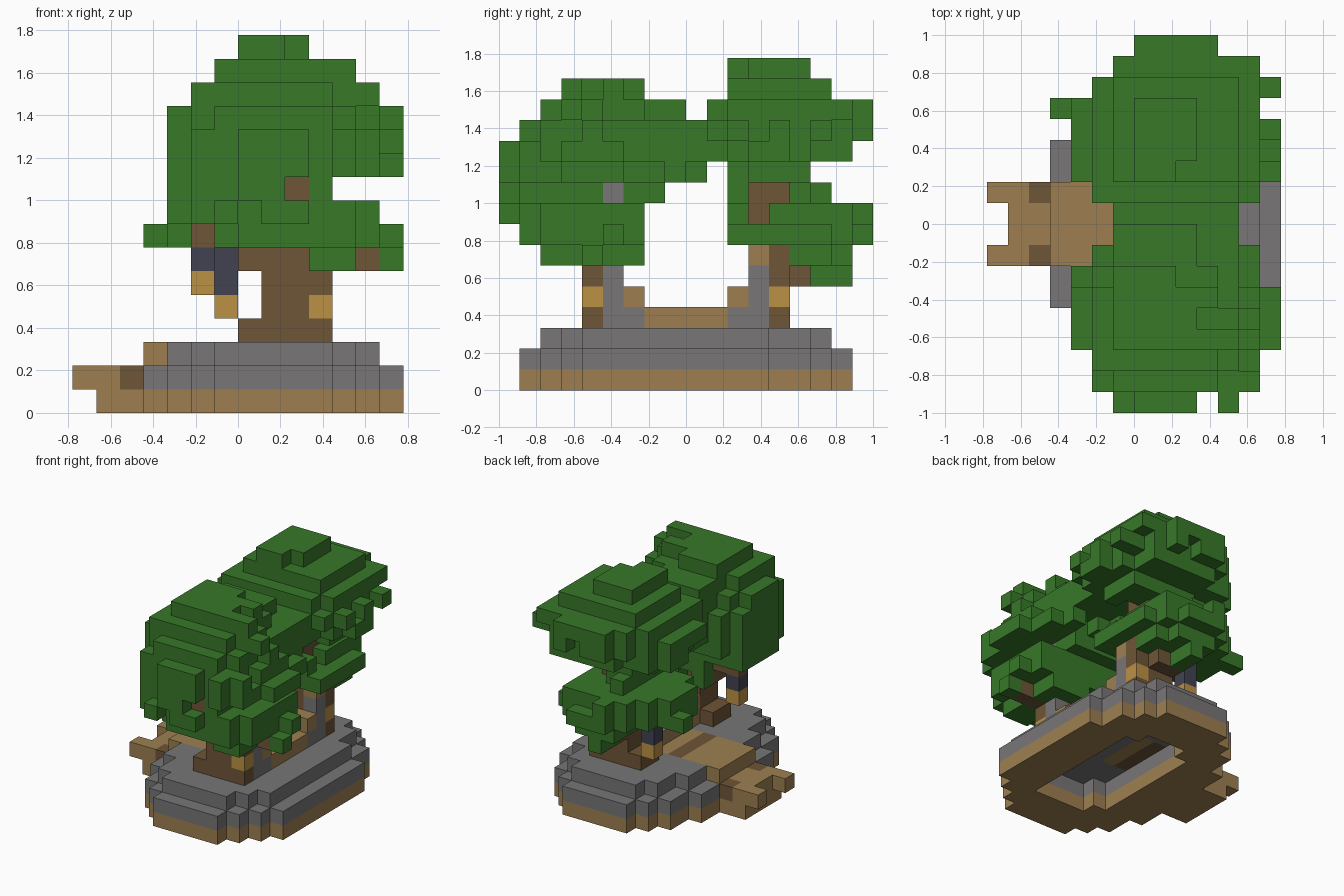
import bpy, bmesh, random
from itertools import product
from mathutils import Vector, noise

old = bpy.data.objects.get("Cube")
if old:
    bpy.data.objects.remove(old)

UNIT = 1 / 9                       # edge of one block
ORIGIN = Vector((-7, -9, 0))       # grid corner, in blocks
random.seed(4)

COLOURS = {
    "leaf_green": (0.040, 0.188, 0.022),
    "stone_grey": (0.188, 0.181, 0.183),
    "sand_tan": (0.340, 0.213, 0.083),
    "bark_brown": (0.158, 0.091, 0.038),
    "lantern_gold": (0.500, 0.283, 0.060),
    "iron_navy": (0.055, 0.055, 0.086),
}


def make_material(name, rgb):
    mat = bpy.data.materials.new(name)
    mat.use_nodes = True
    mat.diffuse_color = (*rgb, 1)
    shader = next(n for n in mat.node_tree.nodes if n.type == "BSDF_PRINCIPLED")
    shader.inputs["Base Color"].default_value = (*rgb, 1)
    shader.inputs["Roughness"].default_value = 0.9
    return mat


materials = {name: make_material(name, rgb) for name, rgb in COLOURS.items()}
blocks = {}                        # grid cell -> (part, colour)


def fill(part, colour, xs, ys, zs):
    """Fill a box of blocks; each range is (first, end)."""
    for cell in product(range(*xs), range(*ys), range(*zs)):
        blocks[cell] = (part, colour)


def fill_pair(part, colour, xs, ys, zs):
    """Fill a box and its mirror image across the middle of the depth."""
    fill("front_" + part, colour, xs, ys, zs)
    fill("back_" + part, colour, xs, (18 - ys[1], 18 - ys[0]), zs)


# Stepped oval island: each layer is the oval shrunk by some blocks
def in_island(i, j):
    spans = {0: (0, 0), 1: (6, 11), 2: (5, 12), 3: (4, 13), 4: (4, 14), 13: (4, 13)}
    low, high = spans.get(j, spans.get(17 - j if j > 13 else j, (3, 14)))
    return low <= i < high


def in_shrunk(i, j, steps):
    if steps == 0:
        return in_island(i, j)
    sides = ((1, 0), (-1, 0), (0, 1), (0, -1))
    return all(in_shrunk(i + a, j + b, steps - 1) for a, b in sides)


for i, j in product(range(14), range(1, 17)):
    if in_island(i, j) and not in_shrunk(i, j, 3):
        blocks[i, j, 0] = ("sand_base", "sand_tan")
        blocks[i, j, 1] = ("stone_ring", "stone_grey")
    if in_shrunk(i, j, 1):
        blocks[i, j, 2] = ("stone_terrace", "stone_grey")

# Path and landing stage
MIDDLE = (7, 11)
fill("landing", "sand_tan", (1, 3), MIDDLE, (0, 1))
fill("landing", "sand_tan", (1, 5), MIDDLE, (1, 2))
fill("path", "sand_tan", (3, 8), MIDDLE, (2, 3))
fill("path_stripe", "bark_brown", (6, 7), MIDDLE, (2, 3))
fill_pair("landing_post", "sand_tan", (0, 1), (7, 8), (1, 2))
fill_pair("landing_mark", "bark_brown", (2, 3), (7, 8), (1, 2))

# Gate with tan sill and stone pillars
fill("gate_sill", "sand_tan", (8, 11), MIDDLE, (3, 4))
fill_pair("gate_step", "sand_tan", (8, 11), (6, 7), (3, 5))
fill_pair("pillar_foot", "stone_grey", (10, 11), (5, 7), (3, 4))
fill_pair("pillar", "stone_grey", (10, 11), (5, 6), (3, 6))
fill("front_pillar", "stone_grey", (10, 11), (5, 6), (6, 10))
fill("back_pillar_cap", "sand_tan", (10, 11), (12, 13), (6, 7))

# Trunks, with a flared foot and crown, and branches
fill_pair("trunk", "bark_brown", (8, 10), (4, 6), (3, 11))
fill_pair("trunk", "bark_brown", (10, 11), (4, 5), (3, 7))
for level in (3, 6):
    fill_pair("trunk", "bark_brown", (7, 8), (4, 6), (level, level + 1))
fill("back_branch", "bark_brown", (8, 10), (14, 15), (5, 6))
fill("front_branch_high", "bark_brown", (9, 10), (1, 4), (9, 10))
fill("front_branch_left", "bark_brown", (11, 13), (4, 5), (6, 7))
fill("front_branch_right", "bark_brown", (5, 8), (5, 6), (7, 8))
fill("back_branch_right", "bark_brown", (6, 8), (13, 14), (7, 8))

# Lanterns: two set in the trunks, two hanging on the path side
fill_pair("trunk_lantern", "lantern_gold", (10, 11), (4, 5), (4, 5))
fill("front_hanging_lantern", "lantern_gold", (5, 6), (5, 6), (5, 6))
fill("front_lantern_hanger", "iron_navy", (5, 6), (5, 6), (6, 7))
fill("back_hanging_lantern", "lantern_gold", (6, 7), (13, 14), (4, 5))
fill("back_lantern_hanger", "iron_navy", (6, 7), (13, 14), (5, 7))

# Outlines of the crowns: by level along depth, by level along width, by row
DEPTH = {5: [(15, 17)], 6: [(2, 7), (14, 17)], 7: [(1, 7), (11, 18)],
         8: [(0, 7), (11, 18)], 9: [(0, 8), (11, 16)], 10: [(0, 10), (11, 15)],
         11: [(0, 17)], 12: [(1, 18)], 13: [(2, 9), (10, 18)],
         14: [(3, 7), (11, 16)], 15: [(11, 15)]}
WIDTH = {5: (8, 11), 6: (7, 14), 7: (3, 14), 8: (4, 13), 9: (4, 11),
         13: (5, 13), 14: (6, 12), 15: (7, 10)}
ROWS = {0: (6, 10), 1: (5, 13), 2: (5, 13), 6: (4, 13), 7: (5, 13),
        8: (6, 12), 9: (6, 12), 10: (5, 13), 14: (3, 13), 15: (5, 14),
        16: (6, 13), 17: (7, 11)}


def within(value, span):
    return span[0] <= value < span[1]


def in_outline(i, j, k):
    if k == 6 and i < 10 and j < 5:        # bare trunk face
        return False
    row = within(i, ROWS.get(j, (4, 14))) or (j == 0 and i == 11)
    return (row and within(i, WIDTH.get(k, (4, 14)))
            and any(within(j, s) for s in DEPTH[k]))


# Leaf clumps: centre and radii in blocks
CLUMPS = [((8.4, 4.6, 10.5), (5.1, 5.1, 4.9)), ((9.8, 4.2, 7.6), (4.4, 3.6, 1.9)),
          ((8.8, 13.6, 13.1), (5.3, 5, 3.1)), ((7.8, 14, 7.7), (4.4, 3.8, 1.9)),
          ((9, 9, 12.2), (3.4, 3.2, 1.6))]


def clump_distance(cell):
    return min(sum(((v + 0.5 - c) / r) ** 2
                   for v, c, r in zip(cell, centre, radii))
               for centre, radii in CLUMPS)


def ragged_limit(cell):
    lumps = noise.noise(Vector(cell) * 0.57)
    return 0.95 + 0.5 * lumps + random.uniform(-0.13, 0.13)


# Keep the branch ends clear of leaves
def blocks_branch(i, j, k):
    return ((i, k) == (9, 9) and j < 1 or (i, k) == (5, 7) and j < 5
            or (i, k) == (12, 6) and j < 4)


space = {c: clump_distance(c) for c in product(range(14), range(18), range(5, 16))
         if in_outline(*c) and c not in blocks and not blocks_branch(*c)}
leaves = {c for c, d in space.items() if d < ragged_limit(c)}
for axis in range(3):              # complete the ragged outline
    def shadow(cell):
        return cell[:axis] + cell[axis + 1:]
    covered = {shadow(c) for c in list(leaves) + list(blocks)}
    for cell in sorted(space, key=space.get):
        if axis == 2 and cell[:2] not in {c[:2] for c in leaves} or shadow(cell) not in covered:
            leaves.add(cell)
            covered.add(shadow(cell))
for cell in leaves:
    blocks[cell] = ("front_leaves" if cell[1] < 9 else "back_leaves", "leaf_green")


# Turn each part into a mesh of its exposed block faces
def build_part(part, colour, cells):
    bm = bmesh.new()
    verts = {}

    def corner(point):
        key = tuple(point)
        if key not in verts:
            verts[key] = bm.verts.new((Vector(key) + ORIGIN) * UNIT)
        return verts[key]

    for cell in cells:
        for axis, side in product(range(3), (0, 1)):
            near = list(cell)
            near[axis] += 2 * side - 1
            if tuple(near) in blocks:
                continue
            u, v = (axis + 1) % 3, (axis + 2) % 3
            loop = []
            for a, b in ((0, 0), (1, 0), (1, 1), (0, 1)):
                point = list(cell)
                point[axis] += side
                point[u] += a
                point[v] += b
                loop.append(corner(point))
            bm.faces.new(loop if side else loop[::-1])
    bmesh.ops.dissolve_limit(bm, angle_limit=0.01, verts=bm.verts[:],
                             edges=bm.edges[:], delimit={"NORMAL"})
    mesh = bpy.data.meshes.new(part)
    bm.to_mesh(mesh)
    bm.free()
    mesh.materials.append(materials[colour])
    bpy.context.collection.objects.link(bpy.data.objects.new(part, mesh))


parts = {}
for cell, label in blocks.items():
    parts.setdefault(label, []).append(cell)
for (part, colour), cells in parts.items():
    build_part(part, colour, cells)
